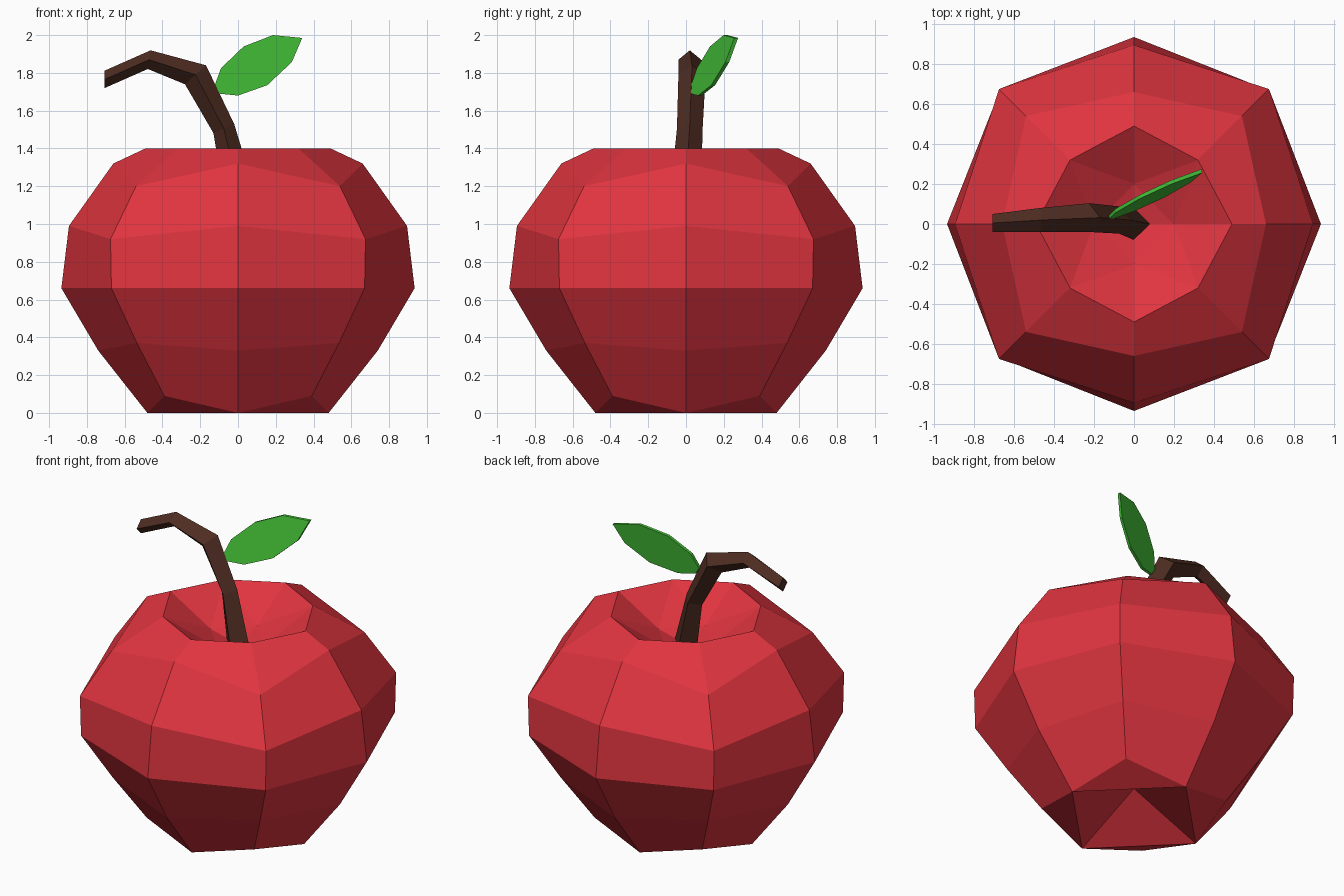
import bpy, bmesh
from math import cos, sin, pi
from mathutils import Vector

if "Cube" in bpy.data.objects:
    bpy.data.objects.remove(bpy.data.objects["Cube"])


def finish(name, bm, color):
    bmesh.ops.recalc_face_normals(bm, faces=bm.faces)
    mesh = bpy.data.meshes.new(name)
    bm.to_mesh(mesh)
    bm.free()
    mat = bpy.data.materials.new(name + "_color")
    mat.diffuse_color = (*color, 1)
    mat.use_nodes = True
    mat.node_tree.nodes["Principled BSDF"].inputs["Base Color"].default_value = mat.diffuse_color
    mesh.materials.append(mat)
    obj = bpy.data.objects.new(name, mesh)
    bpy.context.collection.objects.link(obj)
    return obj


def bridge(bm, a, b):
    n = len(a)
    for i in range(n):
        j = (i + 1) % n
        bm.faces.new((a[i], a[j], b[j], b[i]))


# Apple body: eight sides, (radius, z) on the axes and (x = y, z) on the diagonals
axis = [(.48, 0), (.74, .33), (.935, .66), (.895, .99), (.66, 1.32), (.49, 1.40)]
diag = [(.39, .09), (.535, .37), (.67, .66), (.675, .92), (.54, 1.20), (.32, 1.40)]
bm = bmesh.new()
rings = []
for (ra, za), (xd, zd) in zip(axis, diag):
    ring = []
    for i in range(8):
        r, z = (xd * 2 ** .5, zd) if i % 2 else (ra, za)
        ring.append(bm.verts.new((r * cos(i * pi / 4), r * sin(i * pi / 4), z)))
    rings.append(ring)
for a, b in zip(rings, rings[1:]):
    bridge(bm, a, b)

# Four-sided hollows at the bottom and the top
bottom, rim = rings[0], rings[-1]
apex = bm.verts.new((0, 0, .2))
floor = [bm.verts.new((.2 * cos(k * pi / 2), .2 * sin(k * pi / 2), 1.23)) for k in range(4)]
pit = bm.verts.new((0, 0, 1.18))
for k in range(4):
    i, d, j, n = 2 * k, 2 * k + 1, (2 * k + 2) % 8, (k + 1) % 4
    bm.faces.new((bottom[i], bottom[d], bottom[j]))
    bm.faces.new((bottom[i], bottom[j], apex))
    bm.faces.new((floor[k], rim[i], rim[d]))
    bm.faces.new((floor[k], rim[d], floor[n]))
    bm.faces.new((floor[n], rim[d], rim[j]))
    bm.faces.new((floor[k], floor[n], pit))
finish("apple_body", bm, (.75, .035, .05))

# Stem: diamond section swept along a bent path (centre, normal in xz, half width, half depth)
path = [((0, 0, 1.19), (1, 0, .1), .08, .08),
        ((-.075, .02, 1.505), (1, 0, .42), .06, .068),
        ((-.225, .032, 1.79), (.72, 0, .65), .075, .072),
        ((-.47, .02, 1.87), (.15, 0, 1), .05, .06),
        ((-.708, .005, 1.765), (0, 0, 1), .046, .045)]
bm = bmesh.new()
rings = []
for c, nrm, w, d in path:
    c, nrm, side = Vector(c), Vector(nrm).normalized() * w, Vector((0, d, 0))
    rings.append([bm.verts.new(p) for p in (c + nrm, c + side, c - nrm, c - side)])
for a, b in zip(rings, rings[1:]):
    bridge(bm, a, b)
bm.faces.new(rings[0])
bm.faces.new(rings[-1])
finish("stem", bm, (.075, .025, .015))

# Leaf: thin slanted blade from its front outline
outline = [(-.125, 1.73), (-.09, 1.825), (.03, 1.94), (.185, 2.0), (.34, 1.985),
           (.285, 1.857), (.155, 1.735), (0, 1.68), (-.1, 1.69)]
bm = bmesh.new()
layers = []
for offset in (-.01, .01):
    layer = []
    for x, z in outline:
        lift = z - (1.72 + .57 * (x + .12))
        layer.append(bm.verts.new((x, .035 + (x + .12) * .5 + .2 * lift + offset, z)))
    bm.faces.new(layer)
    layers.append(layer)
bridge(bm, *layers)
finish("leaf", bm, (.06, .55, .04))
